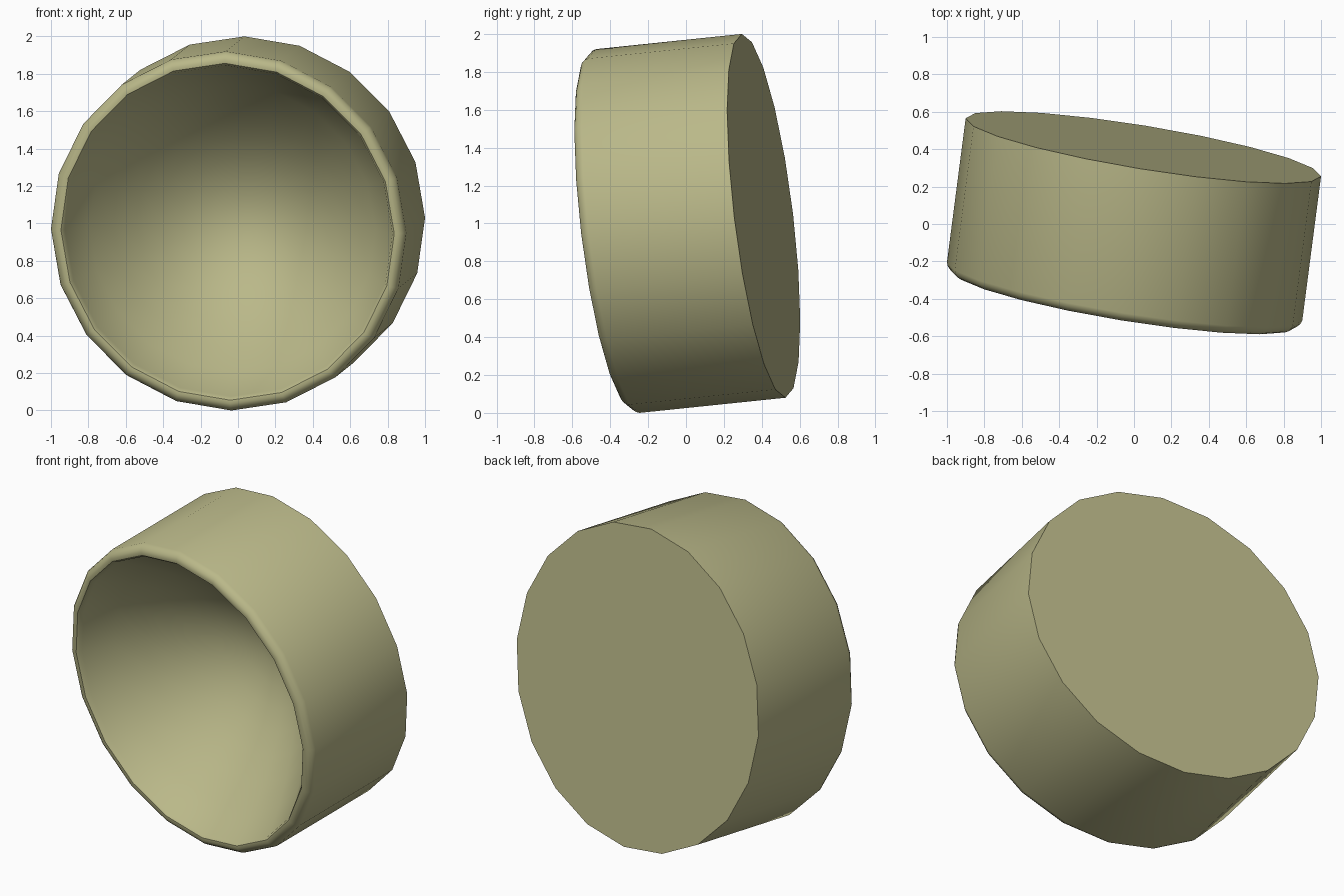
import bpy, bmesh, math
from mathutils import Vector

if "Cube" in bpy.data.objects:
    bpy.data.objects.remove(bpy.data.objects["Cube"])

SIDES = 20
# Tilted frame of the cup: back centre, sideways, up and forward directions
CENTRE = Vector((0.05, 0.41, 1.04))
RIGHT = Vector((0.95, -0.155, -0.01))
UP = Vector((-0.015, -0.115, 0.96))
FRONT = Vector((-0.10, -0.77, -0.08))

# Outer wall and rounded rim: (radius, distance forward)
profile = [(1.0, 0.0), (1.0, 1.0), (0.993, 1.024), (0.978, 1.046),
           (0.958, 1.058), (0.938, 1.056), (0.926, 1.04), (0.92, 1.015)]
# Hollow bowl inside, parabolic
RINGS = 8
DEPTH = 0.90
for i in range(1, RINGS):
    f = 1 - i / RINGS
    profile.append((0.92 * f, 1.015 - DEPTH * (1 - f * f)))

bm = bmesh.new()
rings = []
for r, s in profile:
    ring = []
    for k in range(SIDES):
        t = math.tau * k / SIDES
        p = CENTRE + RIGHT * (r * math.cos(t)) + UP * (r * math.sin(t)) + FRONT * s
        ring.append(bm.verts.new(p))
    rings.append(ring)

for a, b in zip(rings, rings[1:]):
    for k in range(SIDES):
        n = (k + 1) % SIDES
        bm.faces.new((a[k], a[n], b[n], b[k]))

# Flat back and bowl centre
bm.faces.new(rings[0])
tip = bm.verts.new(CENTRE + FRONT * (1.015 - DEPTH))
for k in range(SIDES):
    bm.faces.new((rings[-1][k], rings[-1][(k + 1) % SIDES], tip))
bmesh.ops.recalc_face_normals(bm, faces=bm.faces)

mesh = bpy.data.meshes.new("hollow_cup")
bm.to_mesh(mesh)
bm.free()
cup = bpy.data.objects.new("hollow_cup", mesh)
bpy.context.collection.objects.link(cup)

# Olive finish
mat = bpy.data.materials.new("olive")
mat.diffuse_color = (0.49, 0.48, 0.25, 1)
mat.use_nodes = True
mat.node_tree.nodes["Principled BSDF"].inputs["Base Color"].default_value = mat.diffuse_color
mesh.materials.append(mat)

bpy.context.view_layer.objects.active = cup
cup.select_set(True)
bpy.ops.object.shade_smooth_by_angle(angle=math.radians(40))
